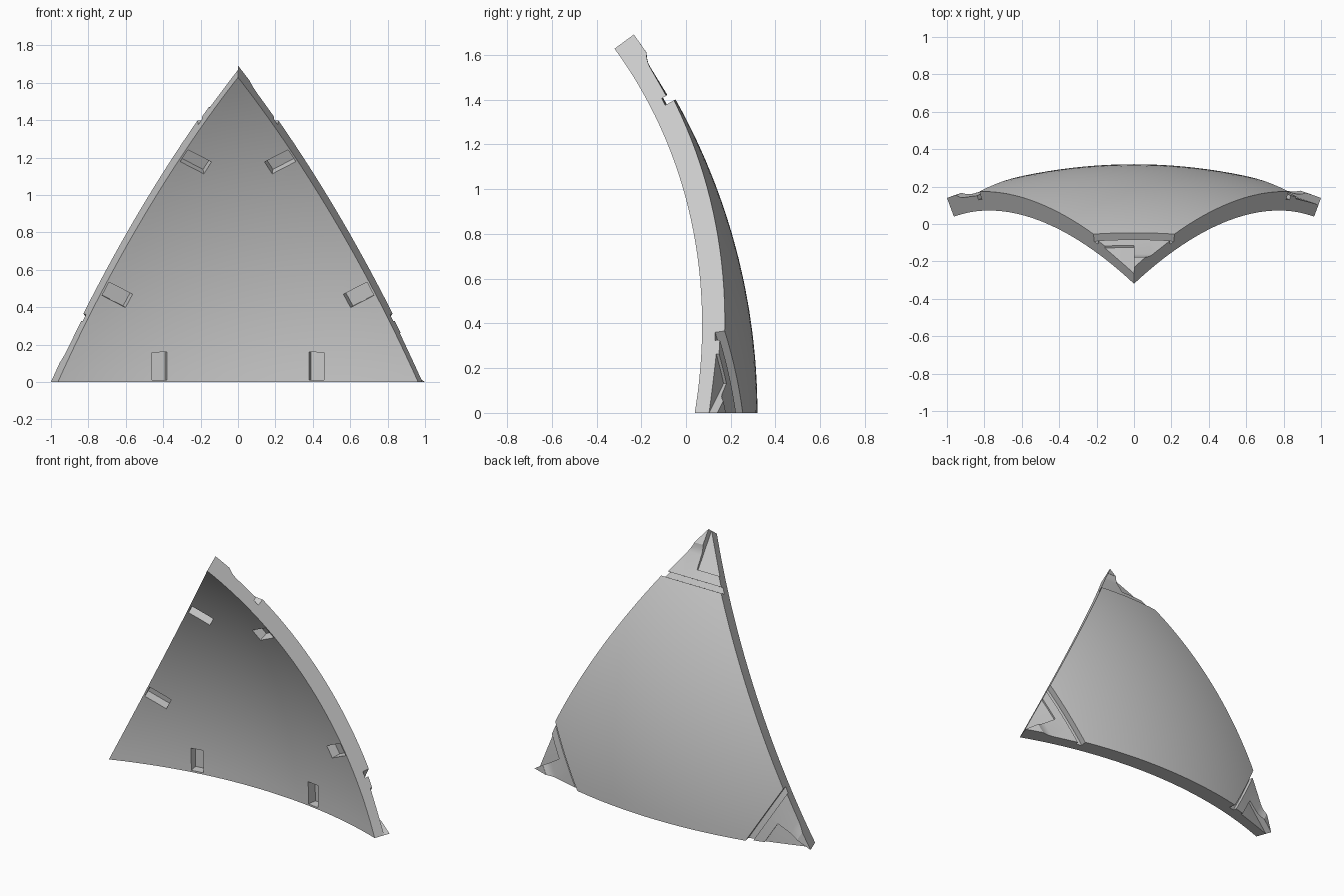
import bpy, bmesh, math
from mathutils import Vector

if "Cube" in bpy.data.objects:
    bpy.data.objects.remove(bpy.data.objects["Cube"])

R_OUT, R_IN = 2.865, 2.758           # dome shell radii
CENTRE = Vector((0, -2.5455, 0))     # dome centre
N = 32                               # subdivisions along each panel edge

# Equilateral spherical triangle: two base corners and the apex
s = 1 / R_OUT
c = math.sqrt(1 - s * s)
ca = (c * c - s * s) / c
corners = [Vector((0, ca, math.sqrt(1 - ca * ca))), Vector((s, c, 0)), Vector((-s, c, 0))]
middle = sum(corners, Vector()).normalized()

grey = bpy.data.materials.new("light_grey")
grey.diffuse_color = (0.6, 0.6, 0.6, 1)
grey.use_nodes = True
grey.node_tree.nodes["Principled BSDF"].inputs["Base Color"].default_value = grey.diffuse_color


def make_object(name, bm):
    bmesh.ops.recalc_face_normals(bm, faces=bm.faces)
    mesh = bpy.data.meshes.new(name)
    bm.to_mesh(mesh)
    bm.free()
    mesh.materials.append(grey)
    ob = bpy.data.objects.new(name, mesh)
    bpy.context.collection.objects.link(ob)
    return ob


def add_block(bm, origin, profile, u0, u1, steps=8):
    """Sweep a (distance, radius) profile sideways over the sphere."""
    a = (middle - origin * middle.dot(origin)).normalized()
    k = a.cross(origin)
    rings = []
    for i in range(steps + 1):
        u = u0 + (u1 - u0) * i / steps
        ring = []
        for d, r in profile:
            t = d / R_OUT
            v = (origin * math.cos(t) + a * math.sin(t)) * math.cos(u) + k * math.sin(u)
            ring.append(bm.verts.new(CENTRE + v * r))
        rings.append(ring)
    n = len(profile)
    for p, q in zip(rings, rings[1:]):
        for j in range(n):
            bm.faces.new((p[j], p[(j + 1) % n], q[(j + 1) % n], q[j]))
    bm.faces.new(rings[0])
    bm.faces.new(rings[-1][::-1])


# Curved triangular shell
bm = bmesh.new()
grids = []
for radius in (R_OUT, R_IN):
    g = {}
    for i in range(N + 1):
        for j in range(N + 1 - i):
            v = corners[0] * i + corners[1] * j + corners[2] * (N - i - j)
            g[i, j] = bm.verts.new(CENTRE + v.normalized() * radius)
    for i in range(N):
        for j in range(N - i):
            bm.faces.new((g[i, j], g[i + 1, j], g[i, j + 1]))
            if i + j < N - 1:
                bm.faces.new((g[i + 1, j], g[i + 1, j + 1], g[i, j + 1]))
    grids.append(g)
loop = ([(0, j) for j in range(N)] + [(i, N - i) for i in range(N)]
        + [(N - i, 0) for i in range(N)])
for p, q in zip(loop, loop[1:] + loop[:1]):
    bm.faces.new((grids[0][p], grids[0][q], grids[1][q], grids[1][p]))
panel = make_object("dome_panel", bm)

# Corner recess with a scooped end and a deeper groove
top = R_OUT + 0.05
recess = [(0.10, top), (0.10, R_OUT - 0.001), (0.12, R_OUT - 0.012), (0.14, R_OUT - 0.019),
          (0.16, R_OUT - 0.022), (0.31, R_OUT - 0.022), (0.31, R_OUT - 0.045),
          (0.345, R_OUT - 0.045), (0.345, top)]
bm = bmesh.new()
for corner in corners:
    add_block(bm, corner, recess, -0.12, 0.12, 16)
cutters = [make_object("corner_recess_cutter", bm)]

# Deeper half-width pocket running out to each corner tip
pocket = [(-0.06, top), (-0.06, R_OUT - 0.036), (0.25, R_OUT - 0.036), (0.25, top)]
bm = bmesh.new()
for corner in corners:
    add_block(bm, corner, pocket, -0.12, 0.0)
cutters.append(make_object("corner_pocket_cutter", bm))

# Pairs of slots along each edge on the inside
slot = [(0.012, R_IN - 0.04), (0.012, R_IN + 0.06), (0.167, R_IN + 0.06), (0.167, R_IN - 0.04)]
bm = bmesh.new()
for i in range(3):
    edge_mid = (corners[i] + corners[i - 1]).normalized()
    for side in (-1, 1):
        add_block(bm, edge_mid, slot, side * 0.153 - 0.0145, side * 0.153 + 0.0145, 1)
cutters.append(make_object("slot_cutter", bm))

# Cut the details and shade the panel
bpy.context.view_layer.objects.active = panel
panel.select_set(True)
for cutter in cutters:
    cutter.hide_render = True
    mod = panel.modifiers.new(cutter.name, 'BOOLEAN')
    mod.operation = 'DIFFERENCE'
    mod.solver = 'EXACT'
    mod.object = cutter
    bpy.ops.object.modifier_apply(modifier=mod.name)
for cutter in cutters:
    bpy.data.objects.remove(cutter)
bpy.ops.object.shade_smooth_by_angle(angle=math.radians(20))
